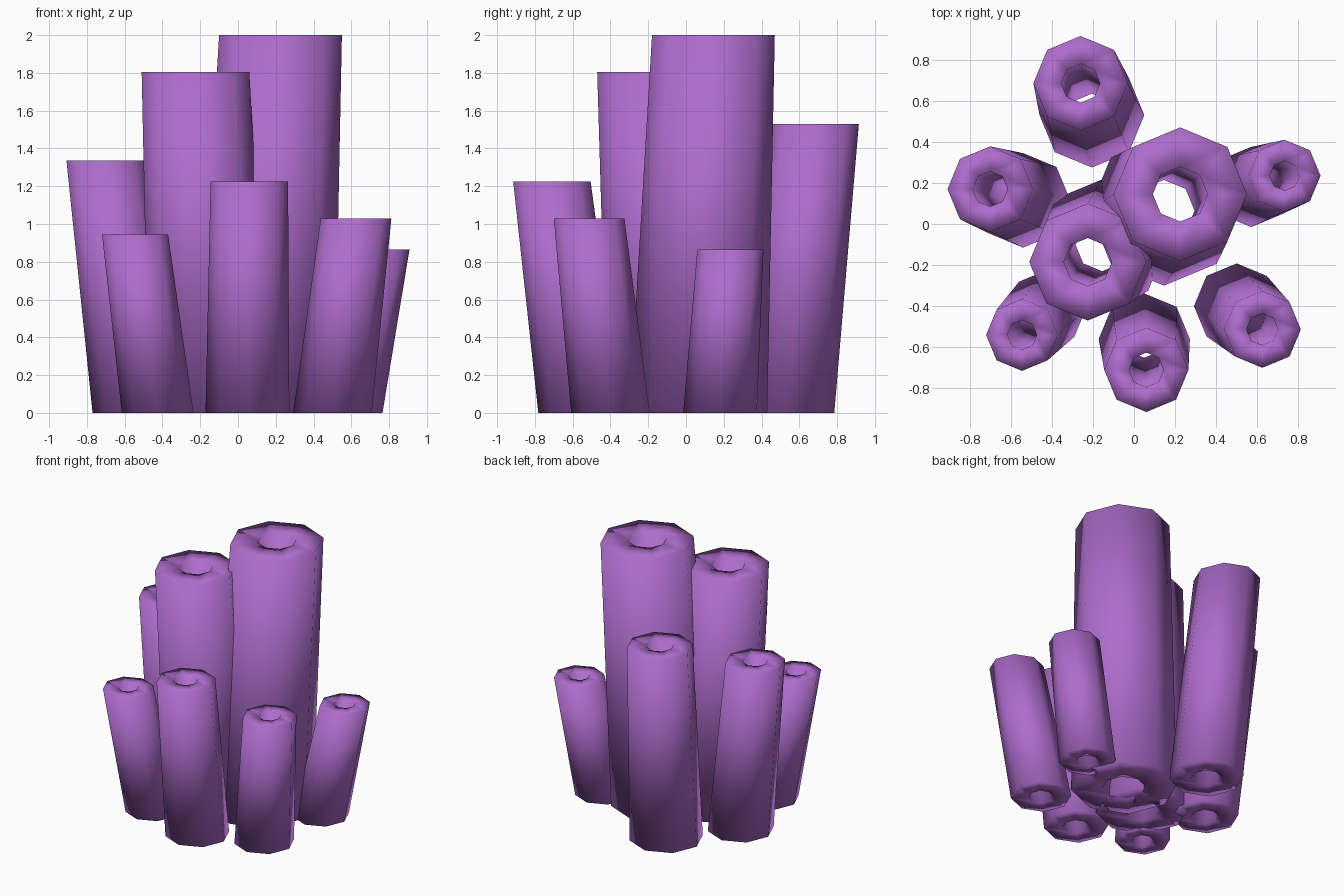
import bpy, bmesh, math

if "Cube" in bpy.data.objects:
    bpy.data.objects.remove(bpy.data.objects["Cube"])

SIDES = 8
HOLE = 0.41  # bore radius as a share of the outer radius

mat = bpy.data.materials.new("purple_tube")
mat.diffuse_color = (0.42, 0.15, 0.60, 1)
mat.use_nodes = True
mat.node_tree.nodes["Principled BSDF"].inputs["Base Color"].default_value = mat.diffuse_color

# name: bottom centre, bottom radius, top centre, top radius, height
TUBES = {
    "tall_tube":        ((0.145, 0.065), 0.365, (0.225, 0.145), 0.325, 2.00),
    "second_tube":      ((-0.155, -0.10), 0.317, (-0.225, -0.185), 0.285, 1.805),
    "back_tube":        ((-0.205, 0.53), 0.255, (-0.26, 0.685), 0.23, 1.53),
    "left_tube":        ((-0.54, 0.115), 0.23, (-0.70, 0.17), 0.208, 1.335),
    "front_tube":       ((0.05, -0.56), 0.222, (0.06, -0.71), 0.205, 1.225),
    "front_right_tube": ((0.50, -0.40), 0.208, (0.625, -0.513), 0.187, 1.03),
    "front_left_tube":  ((-0.425, -0.415), 0.19, (-0.545, -0.54), 0.175, 0.945),
    "right_tube":       ((0.57, 0.18), 0.195, (0.733, 0.235), 0.175, 0.865),
}


def ring(bm, centre, radius, z):
    return [bm.verts.new((centre[0] + radius * math.cos(2 * math.pi * i / SIDES),
                          centre[1] + radius * math.sin(2 * math.pi * i / SIDES), z))
            for i in range(SIDES)]


def tube(name, bottom, r0, top, r1, height):
    bm = bmesh.new()
    # closed loop of rings: outer wall, top rim, bore, bottom rim
    rings = [ring(bm, bottom, r0, 0), ring(bm, top, r1, height),
             ring(bm, top, r1 * HOLE, height), ring(bm, bottom, r0 * HOLE, 0)]
    for k in range(4):
        a, b = rings[k], rings[(k + 1) % 4]
        for i in range(SIDES):
            j = (i + 1) % SIDES
            bm.faces.new((a[i], a[j], b[j], b[i])).smooth = True
    bmesh.ops.recalc_face_normals(bm, faces=bm.faces)
    mesh = bpy.data.meshes.new(name)
    bm.to_mesh(mesh)
    bm.free()
    mesh.materials.append(mat)
    bpy.context.collection.objects.link(bpy.data.objects.new(name, mesh))


for name, spec in TUBES.items():
    tube(name, *spec)
